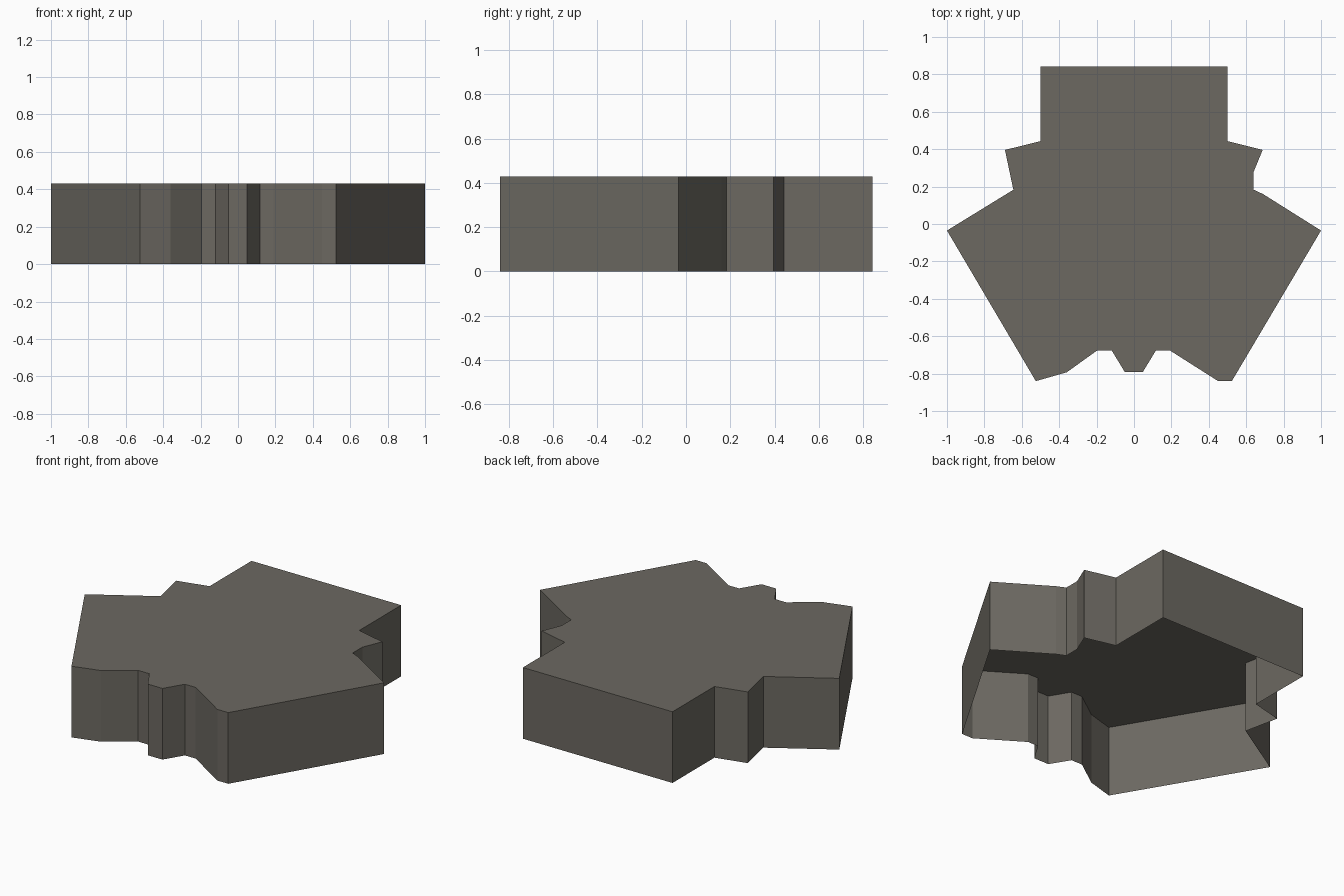
import bpy, bmesh

if "Cube" in bpy.data.objects:
    bpy.data.objects.remove(bpy.data.objects["Cube"])

HEIGHT = 0.43

# plan outline, counter-clockwise from the back right corner
outline = [
    (0.5, 0.843), (-0.5, 0.843), (-0.5, 0.443), (-0.69, 0.396),
    (-0.645, 0.183), (-1.0, -0.035), (-0.525, -0.84), (-0.36, -0.793),
    (-0.195, -0.675), (-0.12, -0.675), (-0.05, -0.79), (0.048, -0.79),
    (0.118, -0.675), (0.19, -0.675), (0.45, -0.84), (0.523, -0.84),
    (1.0, -0.035), (0.69, 0.16), (0.638, 0.184), (0.638, 0.275),
    (0.688, 0.396), (0.5, 0.443),
]

stone = bpy.data.materials.new("grey brown stone")
stone.diffuse_color = (0.15, 0.14, 0.12, 1)
stone.use_nodes = True
stone.node_tree.nodes["Principled BSDF"].inputs["Base Color"].default_value = stone.diffuse_color

# open-bottomed shell: roof plate with walls around the outline
bm = bmesh.new()
low = [bm.verts.new((x, y, 0)) for x, y in outline]
high = [bm.verts.new((x, y, HEIGHT)) for x, y in outline]
bm.faces.new(high)
n = len(outline)
for i in range(n):
    j = (i + 1) % n
    bm.faces.new((low[i], low[j], high[j], high[i]))

mesh = bpy.data.meshes.new("building_block")
bm.to_mesh(mesh)
bm.free()
mesh.materials.append(stone)
block = bpy.data.objects.new("building_block", mesh)
bpy.context.collection.objects.link(block)
